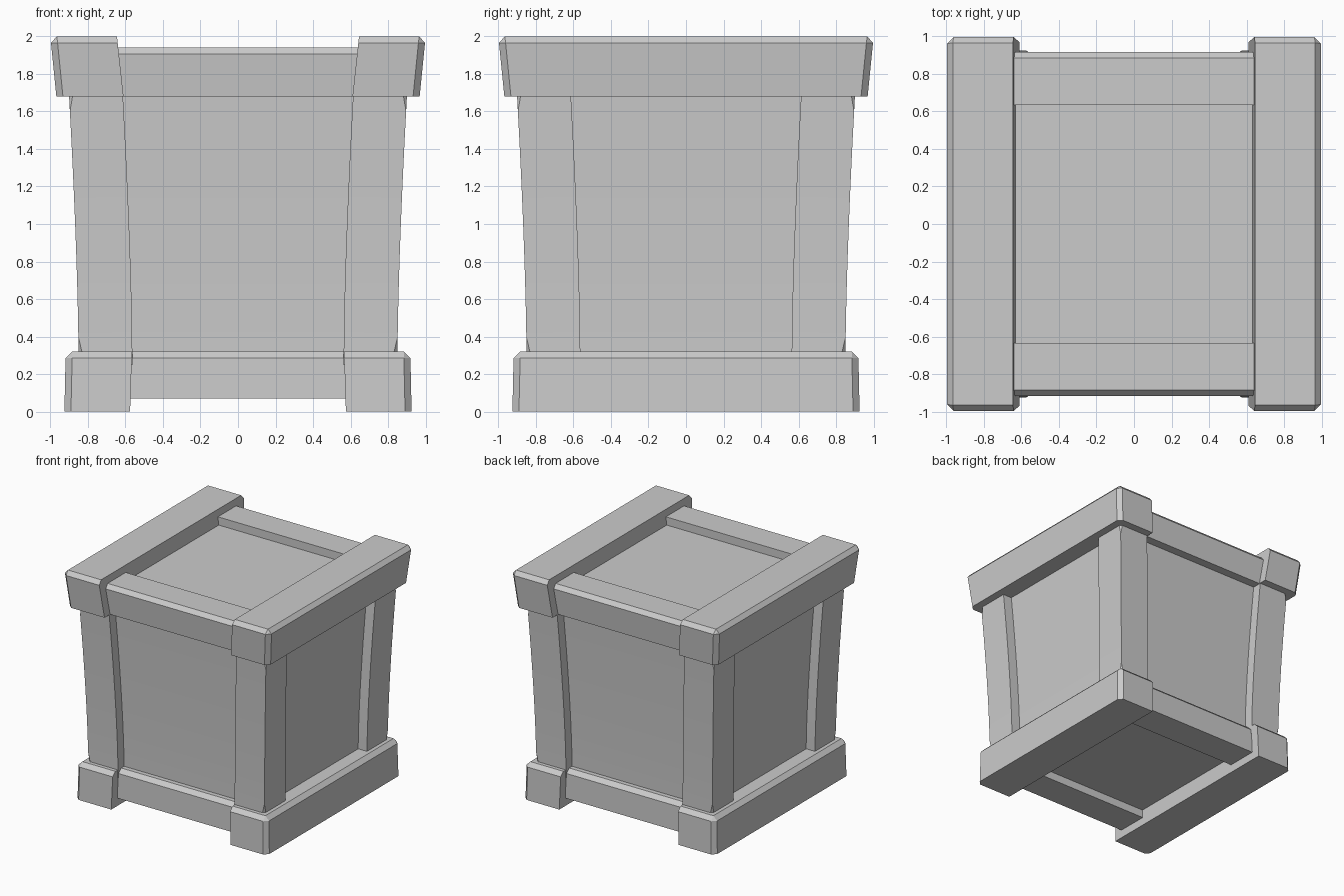
import bpy, bmesh
from mathutils import Vector

cube = bpy.data.objects.get("Cube")
if cube:
    bpy.data.objects.remove(cube, do_unlink=True)

grey = bpy.data.materials.new("Plain grey")
grey.use_nodes = True
grey.diffuse_color = (0.6, 0.6, 0.6, 1)
grey.node_tree.nodes["Principled BSDF"].inputs["Base Color"].default_value = (0.6, 0.6, 0.6, 1)


def finish(bm, name):
    bmesh.ops.recalc_face_normals(bm, faces=bm.faces)
    mesh = bpy.data.meshes.new(name)
    bm.to_mesh(mesh)
    bm.free()
    mesh.materials.append(grey)
    obj = bpy.data.objects.new(name, mesh)
    bpy.context.collection.objects.link(obj)
    return obj


def loft(name, sections, keep_edge=None, width=0.035):
    """Stack of rectangles (x0, x1, y0, y1, z); chamfers edges chosen by their midpoint."""
    bm = bmesh.new()
    rings = [[bm.verts.new(p) for p in ((x0, y0, z), (x1, y0, z), (x1, y1, z), (x0, y1, z))]
             for x0, x1, y0, y1, z in sections]
    for low, high in zip(rings, rings[1:]):
        for i in range(4):
            j = (i + 1) % 4
            bm.faces.new((low[i], low[j], high[j], high[i]))
    bm.faces.new(rings[0][::-1])
    bm.faces.new(rings[-1])
    if keep_edge:
        chosen = [e for e in bm.edges if keep_edge(e.verts[0].co, e.verts[1].co)]
        bmesh.ops.bevel(bm, geom=chosen, offset=width, offset_type='OFFSET',
                        segments=1, profile=0.5, affect='EDGES')
    return finish(bm, name)


def mirrored(obj, x=False, y=False):
    mod = obj.modifiers.new("Mirror", 'MIRROR')
    mod.use_axis = (x, y, False)
    mod.use_clip = False
    mod.use_mirror_merge = False


def smooth(obj):
    bpy.ops.object.select_all(action='DESELECT')
    obj.select_set(True)
    bpy.context.view_layer.objects.active = obj
    bpy.ops.object.shade_smooth_by_angle(angle=0.5)


def beam(name, low, high, z0, z1):
    """Side beam along y; low and high are (inner x, outer reach)."""
    def outer(a, b):
        mid = (a + b) / 2
        along_z = abs(a.z - b.z) > 0.1
        top_edge = not along_z and mid.z > z1 - 0.01
        return (along_z or top_edge) and mid.x > (low[0] + high[0]) / 2 + 0.05
    obj = loft(name, [(i, o, -o, o, z) for (i, o), z in ((low, z0), (high, z1))], outer)
    mirrored(obj, x=True)


def rail(name, half_x, inner, low, high, z0, z1):
    """Cross rail between the beams, with its outer top edge chamfered."""
    def outer(a, b):
        mid = (a + b) / 2
        return abs(a.x - b.x) > 0.1 and mid.z > z1 - 0.01 and mid.y < -inner - 0.05
    obj = loft(name, [(-half_x, half_x, -low, -inner, z0),
                      (-half_x, half_x, -high, -inner, z1)], outer)
    mirrored(obj, y=True)


# Flare of the body and posts
levels = [0.25 + 1.5 * i / 10 for i in range(11)]


def reach(z):
    return 0.85 + 0.05 * max(0, (z - 0.32) / 1.36) ** 1.5


# Base and top frames
beam("base_beams", (0.575, 0.925), (0.565, 0.918), 0, 0.32)
beam("top_beams", (0.61, 0.968), (0.645, 1.0), 1.68, 2)
rail("base_rails", 0.6, 0.57, 0.845, 0.84, 0.07, 0.32)
rail("top_rails", 0.66, 0.635, 0.892, 0.92, 1.68, 1.94)

# Recessed body walls
body = loft("body", [(-r, r, -r, r, z) for z in levels for r in [reach(z) - 0.085]])
smooth(body)

# Corner posts with a chamfered outer edge
post = loft("corner_posts",
            [(r - 0.287, r, r - 0.287, r, z) for z in levels for r in [reach(z)]],
            lambda a, b: abs(a.z - b.z) > 0.1 and min(a.x, a.y) > 0.8)
mirrored(post, x=True, y=True)
smooth(post)

# Recessed lid and floor
loft("lid", [(-0.7, 0.7, -0.7, 0.7, z) for z in (1.74, 1.87)])
loft("floor", [(-0.65, 0.65, -0.65, 0.65, z) for z in (0.14, 0.26)])
